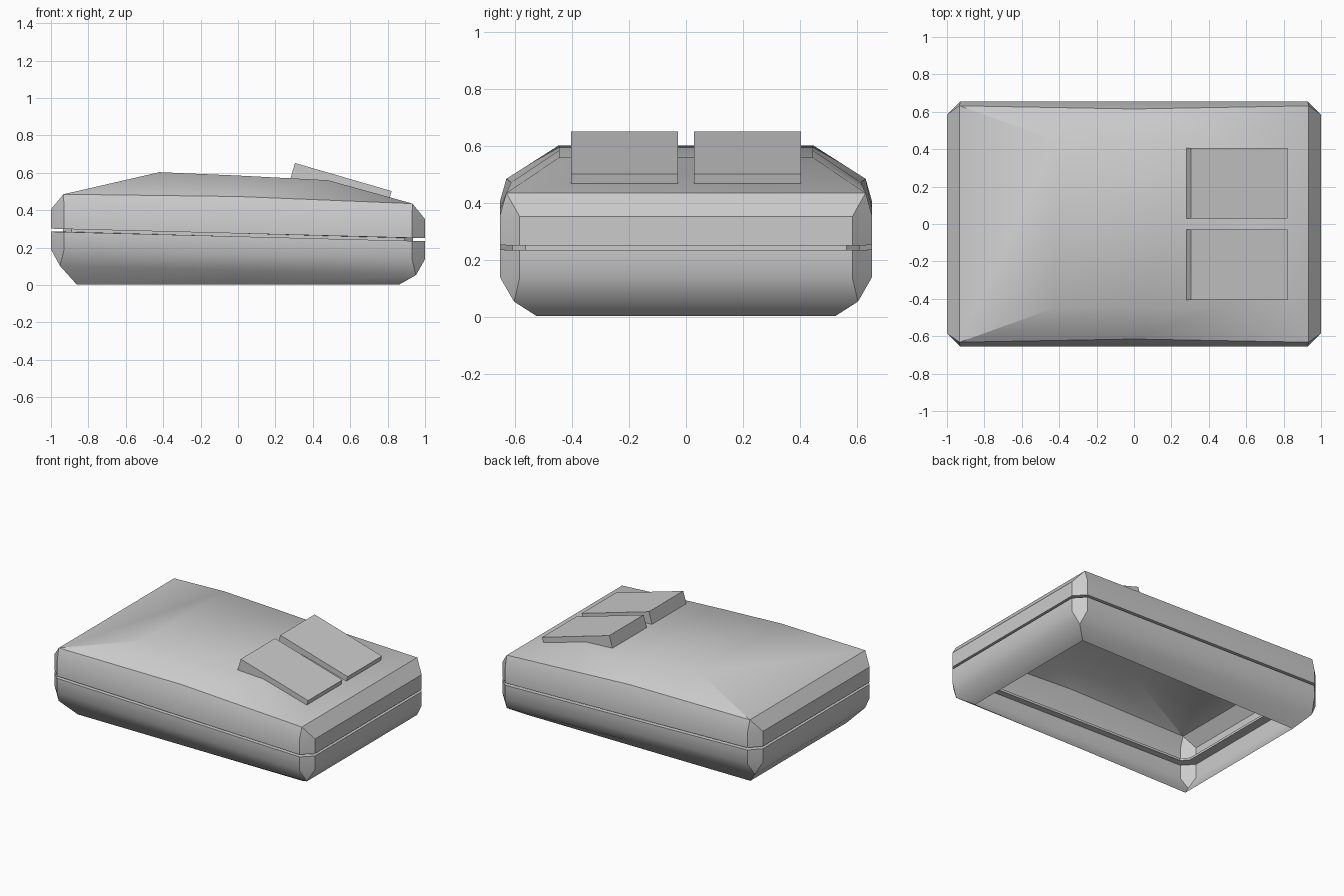
import bpy, bmesh, math

if "Cube" in bpy.data.objects:
    bpy.data.objects.remove(bpy.data.objects["Cube"])

# half length, half width, corner chamfer, z at back end, z at front end, half width at mid length, extra z at mid length
LEVELS = [
    (0.862, 0.525, 0.0, 0.002, 0.002, 0.525, 0),      # open bottom rim
    (0.952, 0.605, 0.0, 0.102, 0.053, 0.605, 0),
    (1.0, 0.655, 0.07, 0.19, 0.138, 0.655, 0),
    (1.0, 0.655, 0.07, 0.285, 0.234, 0.655, 0),       # seam groove
    (0.935, 0.61, 0.045, 0.285, 0.234, 0.61, 0),
    (0.935, 0.61, 0.045, 0.301, 0.25, 0.61, 0),
    (1.0, 0.655, 0.07, 0.301, 0.25, 0.655, 0),
    (1.0, 0.655, 0.07, 0.405, 0.352, 0.655, 0),
    (0.933, 0.632, 0.0, 0.485, 0.435, 0.615, 0.013),  # shoulder
]


def finish(name, bm):
    bmesh.ops.remove_doubles(bm, verts=bm.verts, dist=0.0005)
    bmesh.ops.recalc_face_normals(bm, faces=bm.faces)
    mesh = bpy.data.meshes.new(name)
    bm.to_mesh(mesh)
    bm.free()
    obj = bpy.data.objects.new(name, mesh)
    bpy.context.collection.objects.link(obj)
    return obj


def ring(bm, hx, hy, c, zb, zf, my, dz):
    pts = [(-hx, -hy + c), (-hx + c, -hy), (0, -my), (hx - c, -hy), (hx, -hy + c),
           (hx, hy - c), (hx - c, hy), (0, my), (-hx + c, hy), (-hx, hy - c)]
    return [bm.verts.new((x, y, (zb + zf) / 2 + x / hx * (zf - zb) / 2 + (dz if x == 0 else 0)))
            for x, y in pts]


# Hollow shell with a recessed seam
bm = bmesh.new()
rings = [ring(bm, *lv) for lv in LEVELS]
for a, b in zip(rings, rings[1:]):
    for i in range(10):
        j = (i + 1) % 10
        bm.faces.new((a[i], a[j], b[j], b[i]))

# Raised deck with sloping flanks
s = rings[-1]
near, far = [[bm.verts.new((x, y, z)) for x, z in ((-0.42, 0.603), (0, 0.585), (0.48, 0.56))]
             for y in (-0.447, 0.447)]
for i in range(2):
    bm.faces.new((s[1 + i], s[2 + i], near[i + 1], near[i]))
    bm.faces.new((s[8 - i], s[7 - i], far[i + 1], far[i]))
    bm.faces.new((near[i], near[i + 1], far[i + 1], far[i]))
bm.faces.new((s[1], near[0], far[0], s[8]))
bm.faces.new((s[3], near[2], far[2], s[6]))
body = finish("body_shell", bm)
bpy.context.view_layer.objects.active = body
body.select_set(True)
bpy.ops.object.shade_smooth_by_angle(angle=math.radians(35))

# Two tilted buttons sunk into the deck
tilt = math.atan2(0.15, 0.517)
length, depth = 0.538, 0.11
dx, dz = -math.sin(tilt) * depth / 2, -math.cos(tilt) * depth / 2
for side, name in ((-1, "button_near"), (1, "button_far")):
    bm = bmesh.new()
    bmesh.ops.create_cube(bm, size=1)
    bmesh.ops.scale(bm, vec=(length, 0.376, depth), verts=bm.verts)
    button = finish(name, bm)
    button.rotation_euler.y = tilt
    button.location = (0.563 + dx, side * 0.217, 0.577 + dz)
